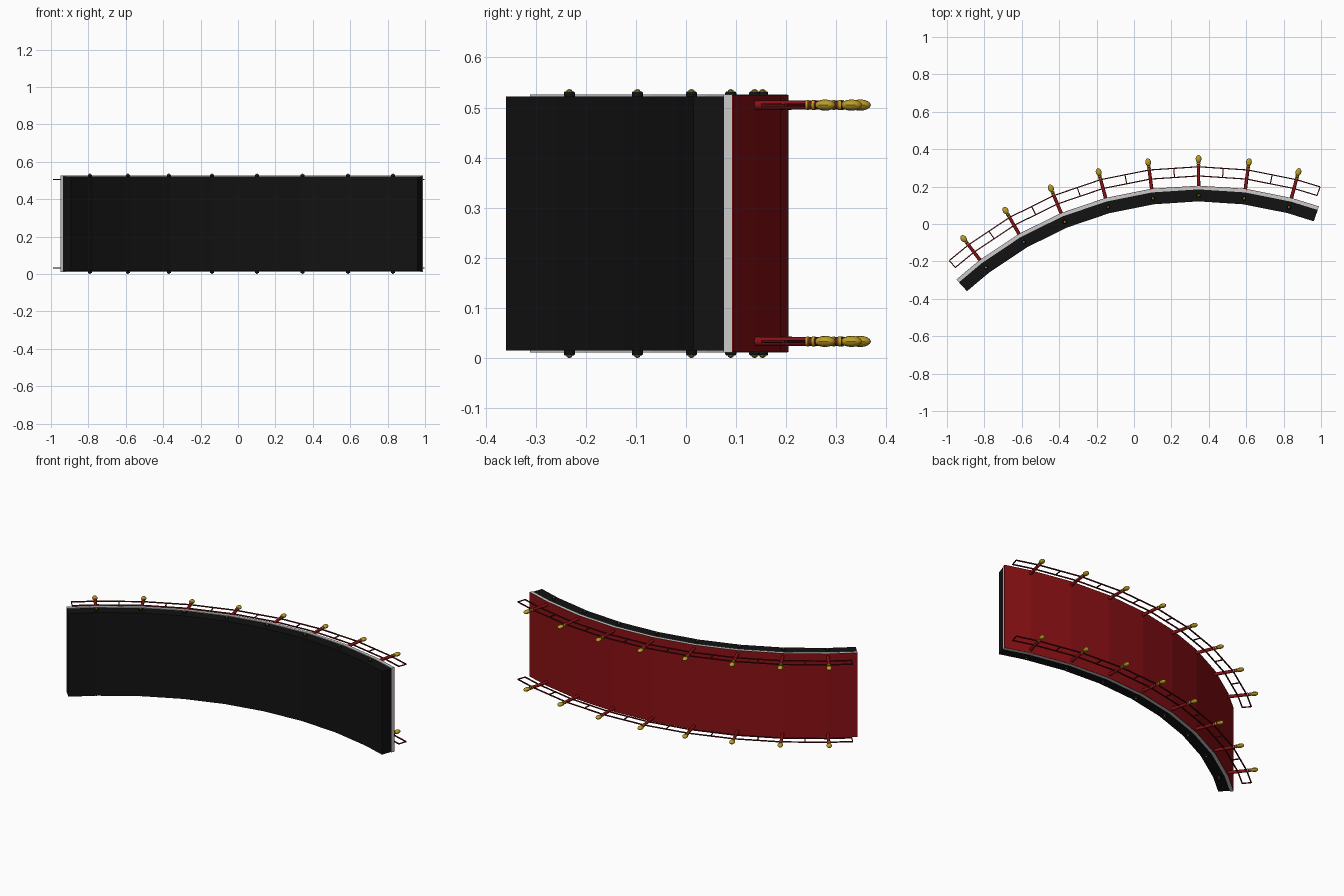
import bpy, bmesh, math
from mathutils import Vector, Matrix

if "Cube" in bpy.data.objects:
    bpy.data.objects.remove(bpy.data.objects["Cube"])

CX, CY, ZMID = 0.345, -1.715, 0.2685
POSTS = [-37.5 + 7.5 * i for i in range(8)]


def mat(name, col):
    m = bpy.data.materials.new(name)
    m.diffuse_color = (*col, 1)
    m.use_nodes = True
    m.node_tree.nodes["Principled BSDF"].inputs["Base Color"].default_value = m.diffuse_color
    return m


BLACK = mat("black", (0.006, 0.006, 0.006))
RED = mat("red", (0.25, 0.005, 0.007))
DARK = mat("dark_red", (0.1, 0.004, 0.005))
GOLD = mat("gold", (0.5, 0.33, 0.02))


def polar(deg, r, z):
    a = math.radians(deg)
    return Vector((CX + r * math.sin(a), CY + r * math.cos(a), z))


def finish(name, bm, material=None):
    bmesh.ops.recalc_face_normals(bm, faces=bm.faces)
    me = bpy.data.meshes.new(name)
    bm.to_mesh(me)
    bm.free()
    ob = bpy.data.objects.new(name, me)
    bpy.context.collection.objects.link(ob)
    if material:
        me.materials.append(material)
    return ob


def arc_slab(bm, angles, r0, r1, z0, z1):
    """Sweep a rectangle along a faceted arc."""
    rings = [[bm.verts.new(polar(a, r, z)) for r, z in
              ((r0, z0), (r1, z0), (r1, z1), (r0, z1))] for a in angles]
    for p, q in zip(rings, rings[1:]):
        for i in range(4):
            j = (i + 1) % 4
            bm.faces.new((p[i], p[j], q[j], q[i]))
    bm.faces.new(rings[0])
    bm.faces.new(rings[-1])


def lathe(bm, profile, frame, n=12):
    """Turn (distance, radius) points about the frame's local z axis."""
    rings = [[bm.verts.new(frame @ Vector((r * math.cos(2 * math.pi * k / n),
                                           r * math.sin(2 * math.pi * k / n), d)))
              for k in range(n)] for d, r in profile]
    for p, q in zip(rings, rings[1:]):
        for k in range(n):
            j = (k + 1) % n
            bm.faces.new((p[k], p[j], q[j], q[k]))
    bm.faces.new(rings[0])
    bm.faces.new(rings[-1])


def radial_frame(deg, z):
    # local z points outward from the arc centre, local y points up
    a = math.radians(deg)
    out = Vector((math.sin(a), math.cos(a), 0))
    up = Vector((0, 0, 1))
    side = up.cross(out)
    m = Matrix((side, up, out)).transposed().to_4x4()
    m.translation = (CX, CY, z)
    return m


# Curved wall layers: black front, grey core, red back
wall = [-42.4] + POSTS + [19.6]
for name, r0, r1, h, m in (("front_panel", 1.836, 1.901, 0.2535, BLACK),
                           ("core_panel", 1.900, 1.918, 0.2575, None),
                           ("back_panel", 1.917, 1.920, 0.2570, RED)):
    bm = bmesh.new()
    arc_slab(bm, wall, r0, r1, ZMID - h, ZMID + h)
    finish(name, bm, m)

# Thin double rails with cross ties, at top and bottom
ends = [-41.25] + POSTS + [18.75]
ties = [-41.25 + 7.5 * i for i in range(9)]
for label, z in (("upper", 0.505), ("lower", 0.033)):
    bm = bmesh.new()
    for r in (1.972, 2.021):
        arc_slab(bm, ends, r - 0.003, r + 0.003, z - 0.003, z + 0.003)
    for a in ties:
        arc_slab(bm, [a - 0.08, a + 0.08], 1.970, 2.020, z - 0.0025, z + 0.0025)
    finish(label + "_rails", bm, DARK)

    # Posts and gold finials pointing out of the back
    posts, tips = bmesh.new(), bmesh.new()
    for a in POSTS:
        f = radial_frame(a, z)
        lathe(posts, [(1.905, 0.0095), (2.045, 0.0085)], f)
        neck = [(2.025, 0.010), (2.029, 0.010), (2.031, 0.0085), (2.035, 0.0085),
                (2.037, 0.010), (2.043, 0.010)]
        lathe(tips, neck, f)
        knob = [(2.063 - 0.021 * math.cos(math.pi * i / 8),
                 max(0.001, 0.0155 * math.sin(math.pi * i / 8))) for i in range(9)]
        lathe(tips, knob, f @ Matrix.Diagonal((1, 0.72, 1, 1)))
    finish(label + "_posts", posts, RED)
    finish(label + "_finials", tips, GOLD)

# Bolts with gold domes along top and bottom edges of the front panel
washers, domes = bmesh.new(), bmesh.new()
for a in POSTS:
    for s in (1, -1):
        f = Matrix.Translation(polar(a, 1.868, ZMID)) @ Matrix.Diagonal((1, 1, s, 1))
        lathe(washers, [(0.25, 0.011), (0.261, 0.011), (0.264, 0.009)], f)
        lathe(domes, [(0.262, 0.0065), (0.266, 0.0055), (0.2685, 0.002)], f)
finish("bolt_washers", washers, BLACK)
finish("bolt_domes", domes, GOLD)

# Smooth the round parts
bpy.ops.object.select_all(action='DESELECT')
for ob in bpy.data.objects:
    if "posts" in ob.name or "finials" in ob.name or "bolt" in ob.name:
        ob.select_set(True)
        bpy.context.view_layer.objects.active = ob
bpy.ops.object.shade_smooth_by_angle(angle=math.radians(35))
